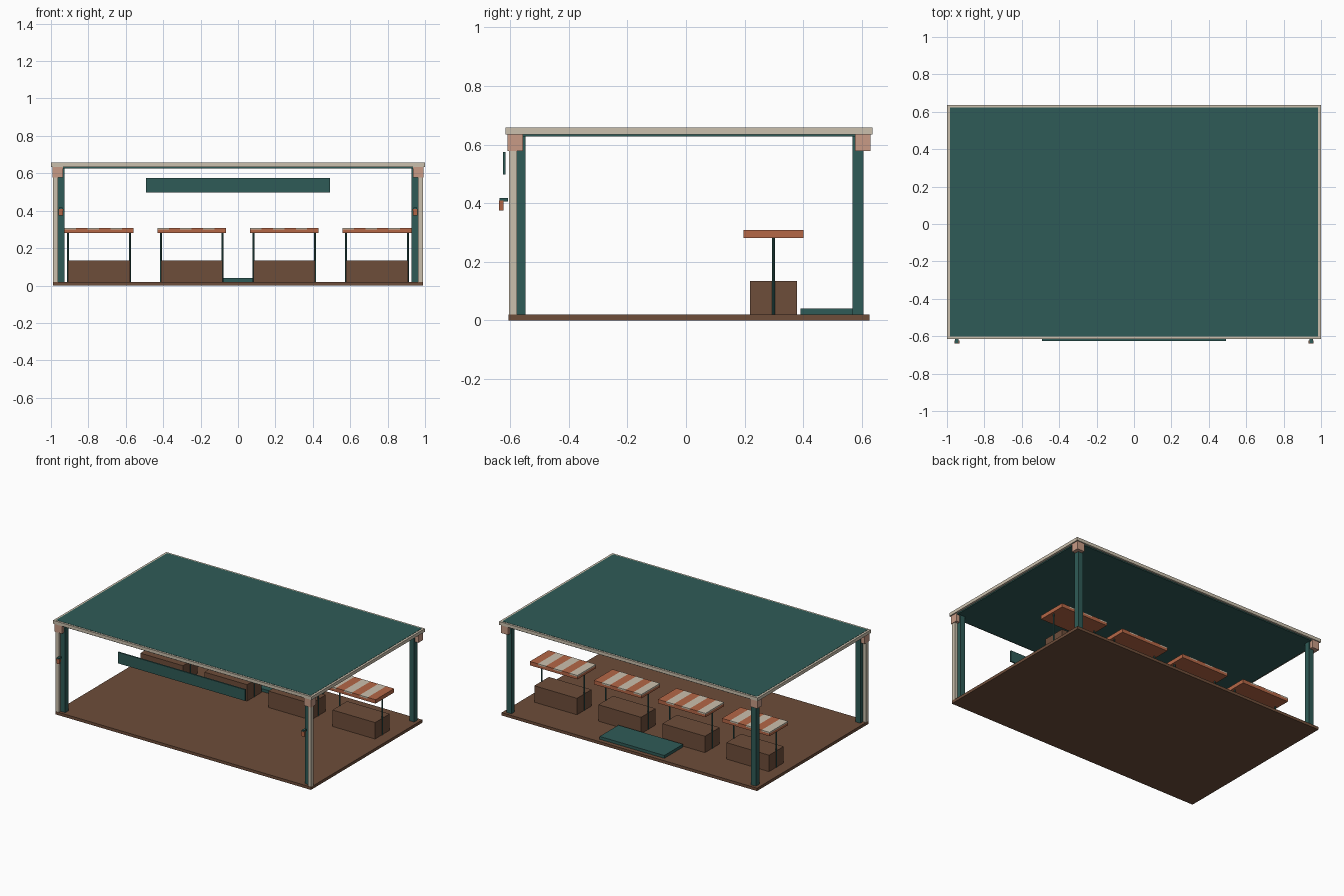
import bpy, bmesh
from mathutils import Vector

if "Cube" in bpy.data.objects:
    bpy.data.objects.remove(bpy.data.objects["Cube"])


def material(name, rgb):
    m = bpy.data.materials.new(name)
    m.diffuse_color = (*rgb, 1)
    m.use_nodes = True
    m.node_tree.nodes["Principled BSDF"].inputs["Base Color"].default_value = m.diffuse_color
    return m


GREEN = material("dark_green", (0.028, 0.105, 0.095))
BROWN = material("wood_brown", (0.155, 0.075, 0.042))
CREAM = material("cream", (0.60, 0.53, 0.42))
PINK = material("dusty_pink", (0.58, 0.33, 0.24))
ORANGE = material("terracotta", (0.46, 0.135, 0.062))

CY = 0.0105  # centre of the pavilion in y


def finish(name, bm, mat):
    me = bpy.data.meshes.new(name)
    bm.to_mesh(me)
    bm.free()
    me.materials.append(mat)
    ob = bpy.data.objects.new(name, me)
    bpy.context.collection.objects.link(ob)
    return ob


def box(name, mat, xs, ys, zs, taper=1.0):
    """Box between limits; taper scales the bottom face."""
    lo = Vector((min(xs), min(ys), min(zs)))
    hi = Vector((max(xs), max(ys), max(zs)))
    bm = bmesh.new()
    bmesh.ops.create_cube(bm, size=1)
    for v in bm.verts:
        s = taper if v.co.z < 0 else 1.0
        v.co = Vector((v.co.x * s, v.co.y * s, v.co.z)) * (hi - lo) + (lo + hi) / 2
    return finish(name, bm, mat)


def rod(name, mat, x, y, z0, z1, r):
    bm = bmesh.new()
    bmesh.ops.create_cone(bm, cap_ends=True, segments=8, radius1=r, radius2=r, depth=z1 - z0)
    bmesh.ops.translate(bm, verts=bm.verts, vec=(x, y, (z0 + z1) / 2))
    return finish(name, bm, mat)


# Floor and back step
box("floor", BROWN, (-0.988, 0.988), (CY - 0.6155, CY + 0.6155), (0, 0.02))
box("back_step", GREEN, (-0.25, 0.25), (0.39, 0.597), (0.02, 0.04))

# Roof panel and surrounding rails
box("roof_panel", GREEN, (-0.985, 0.985), (CY - 0.6125, CY + 0.6125), (0.627, 0.659))
for s in (-1, 1):
    box("long_roof_rail", CREAM, (-1, 1), (CY + s * 0.6255, CY + s * 0.5955), (0.635, 0.6575))
    box("side_roof_rail", CREAM, (s, s * 0.97), (CY - 0.5955, CY + 0.5955), (0.635, 0.6575))

# Corner posts and brackets; the front corners also carry a cream trim post
for sx in (-1, 1):
    for sy in (-1, 1):
        box("corner_post", GREEN, (sx * 0.927, sx * 0.965),
            (CY + sy * 0.5575, CY + sy * 0.595), (0.02, 0.635))
        box("corner_bracket", PINK, (sx * 0.936, sx * 0.992),
            (CY + sy * 0.566, CY + sy * 0.619), (0.578, 0.6348))
    box("front_trim_post", CREAM, (sx * 0.962, sx * 0.988), (-0.603, -0.576), (0.02, 0.58))
    # Front lamps
    box("lamp_arm", GREEN, (sx * 0.938, sx * 0.956), (-0.637, -0.608), (0.406, 0.417))
    box("lamp_shade", ORANGE, (sx * 0.934, sx * 0.960), (-0.638, -0.622), (0.375, 0.409), 0.88)

# Front sign board
box("sign_board", GREEN, (-0.492, 0.492), (-0.625, -0.615), (0.497, 0.575))

# Four stalls: solid base, two legs, striped top
STRIPES = 6
HALF = 0.184
for cx in (-0.743, -0.2475, 0.2475, 0.743):
    box("stall_base", BROWN, (cx - 0.165, cx + 0.165), (0.218, 0.379), (0.02, 0.135))
    for s in (-1, 1):
        rod("stall_leg", GREEN, cx + s * 0.165, 0.298, 0.02, 0.283, 0.005)
    box("stall_top", ORANGE, (cx - HALF, cx + HALF), (0.196, 0.401), (0.281, 0.299))
    w = 2 * HALF / STRIPES
    for i in range(STRIPES):
        x0 = cx - HALF + i * w
        box("top_stripe", ORANGE if i % 2 else CREAM, (x0, x0 + w), (0.196, 0.401), (0.299, 0.308))
